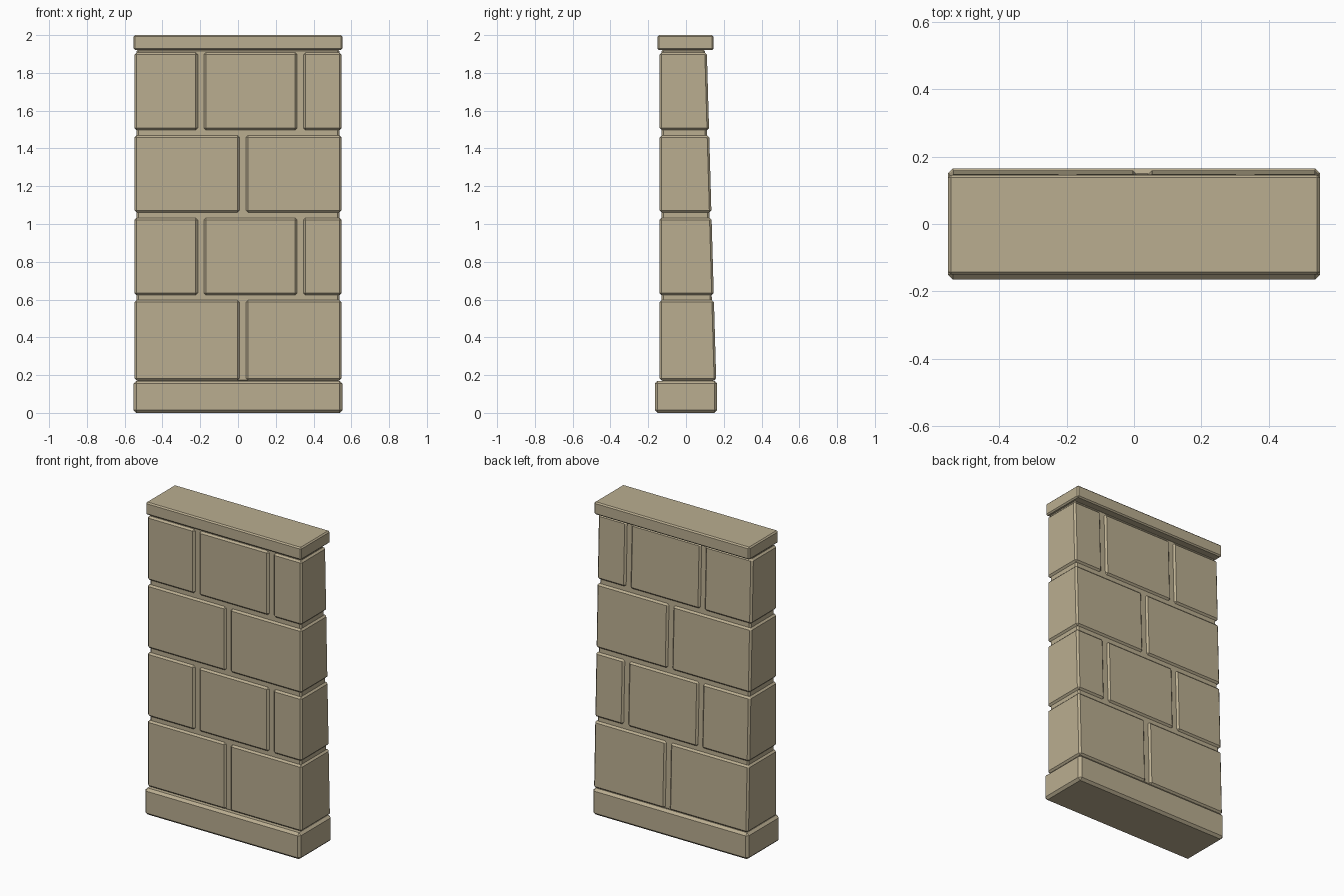
import bpy

if "Cube" in bpy.data.objects:
    bpy.data.objects.remove(bpy.data.objects["Cube"])

# Shared sandstone material
stone = bpy.data.materials.new("sandstone")
stone.diffuse_color = (0.49, 0.42, 0.28, 1)
stone.use_nodes = True
stone.node_tree.nodes["Principled BSDF"].inputs["Base Color"].default_value = stone.diffuse_color


def back_y(z):
    """Sloping rear face of the wall."""
    return 0.160 - 0.0285 * (z - 0.17)


def block(name, x0, x1, z0, z1, y0, yb, yt, bevel):
    """Chamfered block whose rear face runs from yb (bottom) to yt (top)."""
    verts = [(x, y, z) for z, y1 in ((z0, yb), (z1, yt))
             for x, y in ((x0, y0), (x1, y0), (x1, y1), (x0, y1))]
    faces = [(3, 2, 1, 0), (4, 5, 6, 7)]
    faces += [(i, (i + 1) % 4, (i + 1) % 4 + 4, i + 4) for i in range(4)]
    mesh = bpy.data.meshes.new(name)
    mesh.from_pydata(verts, [], faces)
    mesh.materials.append(stone)
    ob = bpy.data.objects.new(name, mesh)
    bpy.context.collection.objects.link(ob)
    mod = ob.modifiers.new("chamfer", 'BEVEL')
    mod.width = bevel
    mod.segments = 1
    return ob


# Plinth and coping slab
block("base_plinth", -0.553, 0.553, 0.0, 0.17, -0.165, 0.165, 0.165, 0.015)
block("top_coping", -0.552, 0.552, 1.92, 2.0, -0.15, 0.146, 0.146, 0.008)

# Recessed mortar core
block("mortar_core", -0.537, 0.537, 0.165, 1.925, -0.129,
      back_y(0.165) - 0.011, back_y(1.925) - 0.011, 0.01)

# Four courses of stone with alternating joints
rows = [(0.172, 0.597), (0.623, 1.033), (1.061, 1.469), (1.497, 1.908)]
joints = ([(0.008, 0.042)], [(-0.213, -0.181), (0.313, 0.347)])
for r, (z0, z1) in enumerate(rows):
    edges = [-0.548]
    for a, b in joints[r % 2]:
        edges += [a, b]
    edges.append(0.548)
    for i in range(0, len(edges), 2):
        block(f"stone_row{r + 1}_{i // 2 + 1}", edges[i], edges[i + 1], z0, z1,
              -0.14, back_y(z0), back_y(z1), 0.011)
